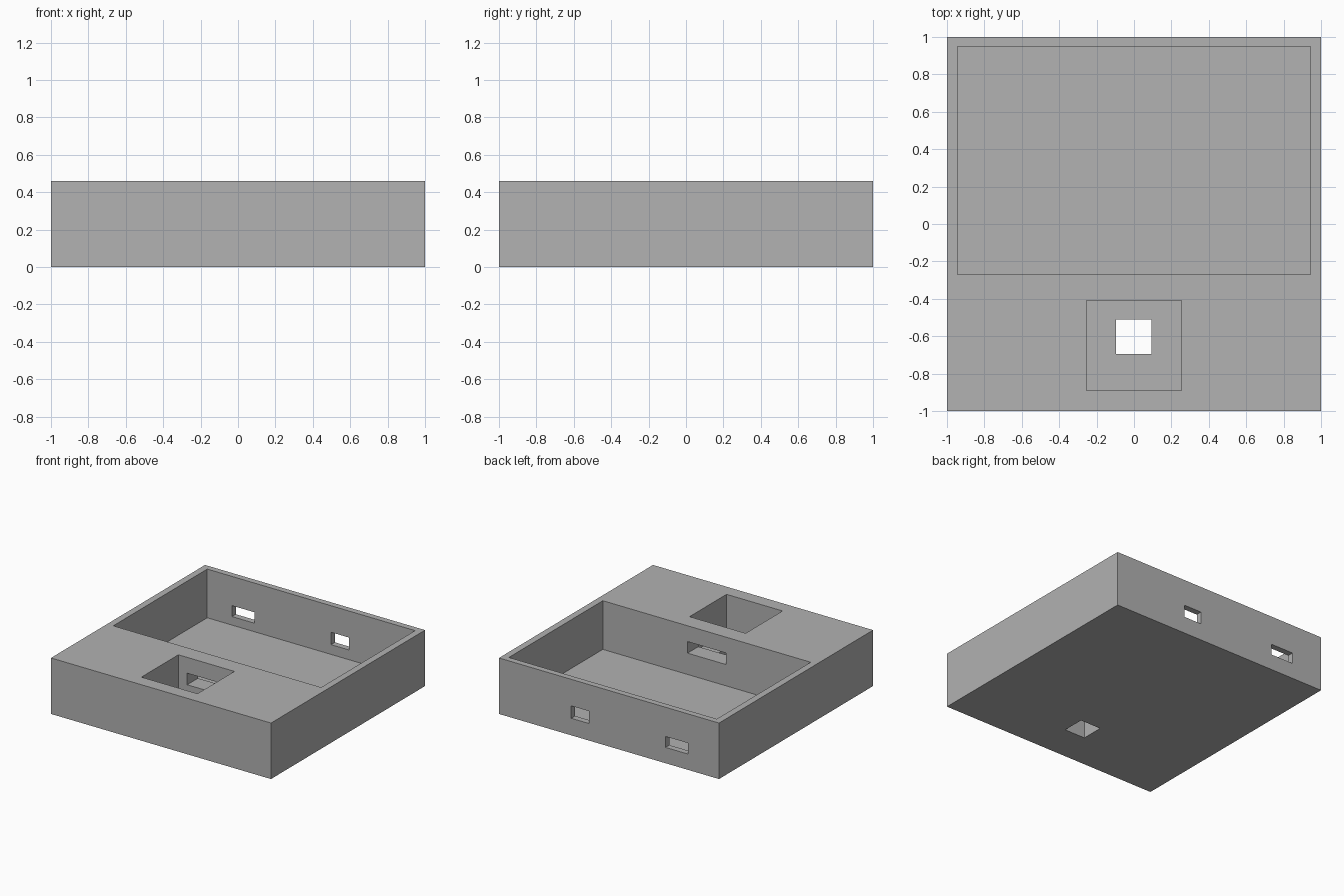
import bpy

cube = bpy.data.objects.get("Cube")
if cube:
    bpy.data.objects.remove(cube, do_unlink=True)

grey = bpy.data.materials.new("plain grey")
grey.use_nodes = True
colour = (0.445, 0.445, 0.445, 1)
grey.diffuse_color = colour
grey.node_tree.nodes["Principled BSDF"].inputs["Base Color"].default_value = colour

HEIGHT = 0.46
ABOVE = HEIGHT + 0.1


def box(name, xs, ys, zs):
    """Axis-aligned box from its lower and upper limits."""
    spans = (xs, ys, zs)
    bpy.ops.mesh.primitive_cube_add(size=1, location=[(a + b) / 2 for a, b in spans])
    obj = bpy.context.object
    obj.name = name
    obj.scale = [b - a for a, b in spans]
    bpy.ops.object.transform_apply(location=True, rotation=False, scale=True)
    obj.data.materials.append(grey)
    return obj


def cut(target, name, xs, ys, zs):
    """Remove a box-shaped volume from the target."""
    cutter = box(name, xs, ys, zs)
    cutter.hide_render = True
    mod = target.modifiers.new(name, "BOOLEAN")
    mod.operation = "DIFFERENCE"
    mod.solver = "EXACT"
    mod.object = cutter
    bpy.context.view_layer.objects.active = target
    bpy.ops.object.modifier_apply(modifier=mod.name)
    bpy.data.objects.remove(cutter, do_unlink=True)


# Solid block of the enclosure
case = box("enclosure_body", (-1, 1), (-1, 1), (0, HEIGHT))

# Large compartment at the back, small well at the front
cut(case, "main_compartment", (-0.945, 0.945), (-0.27, 0.95), (0.06, ABOVE))
cut(case, "front_well", (-0.255, 0.255), (-0.89, -0.41), (0.15, ABOVE))

# Square hole through the floor of the well
cut(case, "well_hole", (-0.095, 0.093), (-0.695, -0.51), (-0.1, 0.25))

# Slot joining the well to the compartment
cut(case, "cable_slot", (-0.175, 0.175), (-0.5, -0.2), (0.235, 0.33))

# Two port openings in the back wall
cut(case, "wide_port", (-0.72, -0.515), (0.9, 1.1), (0.13, 0.22))
cut(case, "narrow_port", (0.18, 0.343), (0.9, 1.1), (0.14, 0.242))
